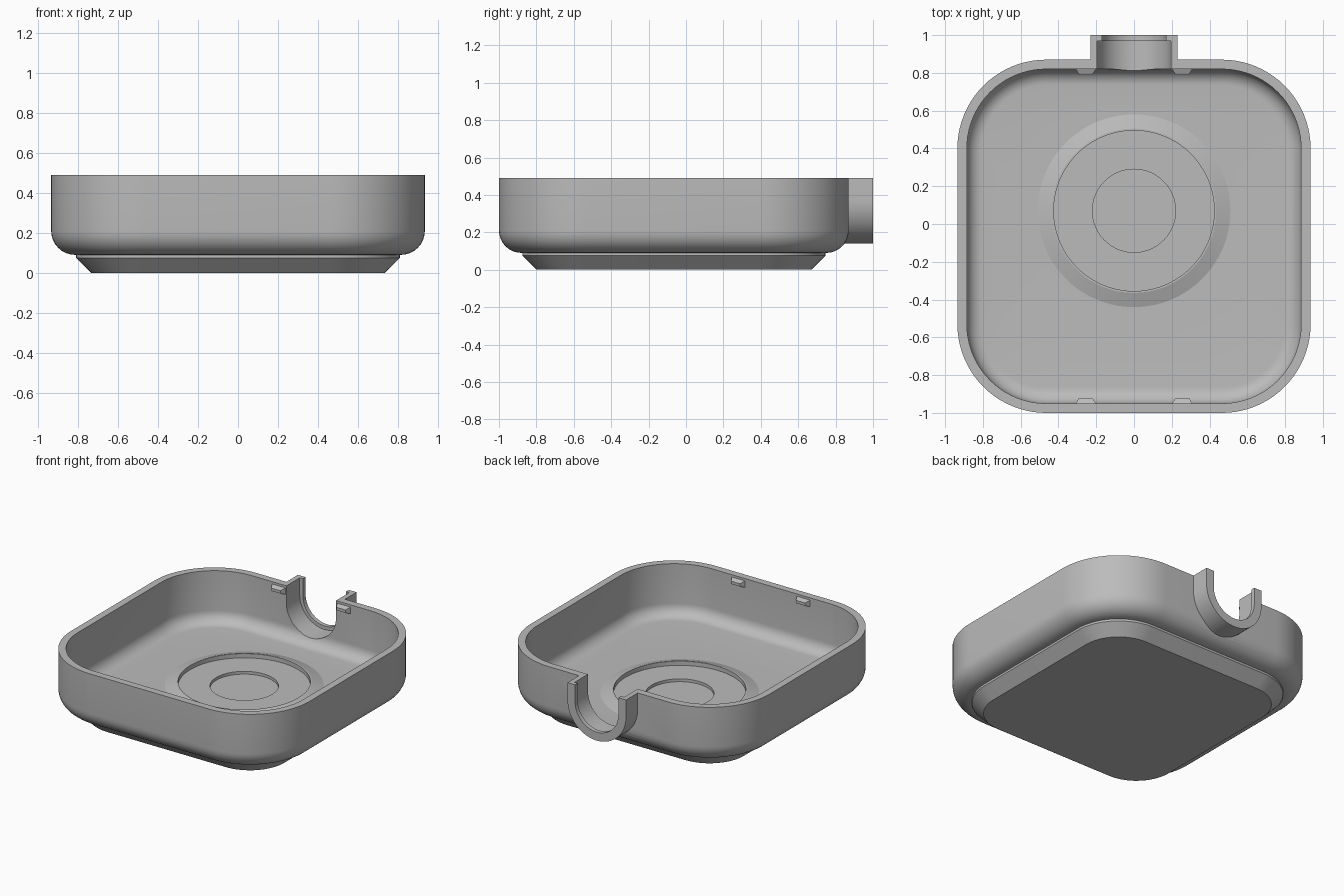
import bpy, bmesh
from math import sin, cos, pi

if "Cube" in bpy.data.objects:
    bpy.data.objects.remove(bpy.data.objects["Cube"])

grey = bpy.data.materials.new("light grey plastic")
grey.use_nodes = True
grey.diffuse_color = (0.5, 0.5, 0.5, 1)
grey.node_tree.nodes["Principled BSDF"].inputs["Base Color"].default_value = grey.diffuse_color

CY = -0.065          # centre of the tray in y
DISH_Y = 0.07        # centre of the round seat in y
TOP, FLOOR = 0.49, 0.125


def ring(half, radius, z, cy=CY, steps=20):
    """Rounded square; a circle when radius equals half."""
    pts = []
    for q in range(4):
        sx, sy = (1, -1, -1, 1)[q], (1, 1, -1, -1)[q]
        for i in range(steps + 1):
            a = (q + i / steps) * pi / 2
            pts.append((sx * (half - radius) + radius * cos(a),
                        cy + sy * (half - radius) + radius * sin(a), z))
    return pts


def loft(name, rings):
    """Skin a stack of equal rings and cap both ends."""
    bm = bmesh.new()
    loops = [[bm.verts.new(p) for p in r] for r in rings]
    n = len(loops[0])
    for a, b in zip(loops, loops[1:]):
        for i in range(n):
            j = (i + 1) % n
            bm.faces.new((a[i], a[j], b[j], b[i]))
    bm.faces.new(loops[0][::-1])
    bm.faces.new(loops[-1])
    bmesh.ops.remove_doubles(bm, verts=bm.verts, dist=0.0001)
    bmesh.ops.recalc_face_normals(bm, faces=bm.faces)
    mesh = bpy.data.meshes.new(name)
    bm.to_mesh(mesh)
    bm.free()
    obj = bpy.data.objects.new(name, mesh)
    bpy.context.collection.objects.link(obj)
    mesh.materials.append(grey)
    return obj


def u_ring(r, y, top, cz=0.37, steps=32):
    """U outline with a round bottom, standing at depth y."""
    arc = [(r * cos(a), y, cz + r * sin(a))
           for a in (pi + pi * i / steps for i in range(steps + 1))]
    return [(-r, y, top)] + arc + [(r, y, top)]


def combine(target, tool, operation):
    mod = target.modifiers.new(operation, "BOOLEAN")
    mod.object, mod.operation, mod.solver = tool, operation, "EXACT"
    bpy.context.view_layer.objects.active = target
    bpy.ops.object.modifier_apply(modifier=mod.name)
    bpy.data.objects.remove(tool)


def inset(d, z):
    """Ring at distance d inside the outer wall."""
    return ring(0.935 - d, 0.47 - d, z)


# Tray shell: foot, rounded outer wall, rim, rounded inside, round seat
rings = [inset(0.2, 0), inset(0.125, 0.075), inset(0.125, 0.09)]
quarter = [i * pi / 16 for i in range(9)]
rings += [inset(0.12 * (1 - sin(a)), 0.21 - 0.12 * cos(a)) for a in quarter]
rings += [inset(0, TOP), inset(0.05, TOP)]
rings += [inset(0.135 - 0.085 * cos(a), 0.21 - 0.085 * sin(a)) for a in quarter]
seat = [(0.51, FLOOR), (0.435, 0.15), (0.425, 0.15), (0.425, 0.12), (0.22, 0.12), (0.22, 0.1)]
rings += [ring(r, r, z, DISH_Y) for r, z in seat]
tray = loft("tray", rings)

# Cable collar at the back, with a narrower lip at its mouth
combine(tray, loft("collar", [u_ring(0.23, 0.825, TOP), u_ring(0.23, 1, TOP)]), "UNION")
combine(tray, loft("collar_bore", [u_ring(0.195, 0.74, 0.6), u_ring(0.195, 0.97, 0.6),
                                   u_ring(0.17, 0.97, 0.6), u_ring(0.17, 1.1, 0.6)]), "DIFFERENCE")

# Snap tabs on the inside of the front and back walls
for side, wall, into in (("front", CY - 0.888, 1), ("back", CY + 0.888, -1)):
    for hand, x in (("left", 0.255), ("right", -0.255)):
        outline = [(wall, 0.055, 0.425, 0.475), (wall + 0.033 * into, 0.035, 0.44, 0.46)]
        loft(f"{side}_{hand}_tab", [[(x - w, y, lo), (x + w, y, lo), (x + w, y, hi), (x - w, y, hi)]
                                    for y, w, lo, hi in outline])

# Smooth the curved walls, keep the edges crisp
bpy.ops.object.select_all(action="DESELECT")
tray.select_set(True)
bpy.context.view_layer.objects.active = tray
bpy.ops.object.shade_smooth_by_angle(angle=pi / 10)
